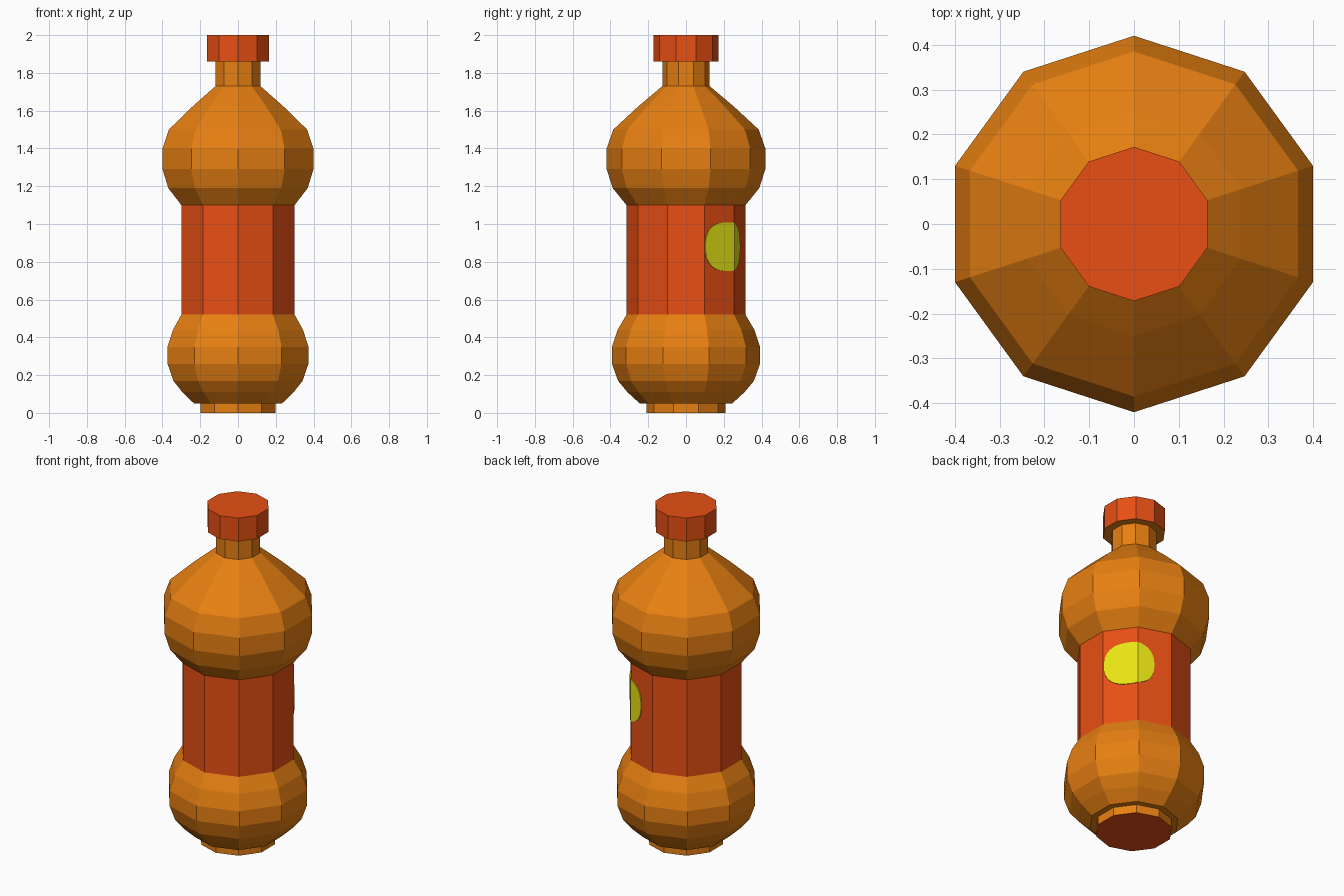
import bpy, bmesh, math
from mathutils import Vector

if "Cube" in bpy.data.objects:
    bpy.data.objects.remove(bpy.data.objects["Cube"])

SIDES = 10
LABEL_R, LABEL_LOW, LABEL_HIGH = 0.315, 0.52, 1.10


def material(name, rgb):
    m = bpy.data.materials.new(name)
    m.diffuse_color = (*rgb, 1)
    m.use_nodes = True
    m.node_tree.nodes["Principled BSDF"].inputs["Base Color"].default_value = m.diffuse_color
    return m


orange = material("orange plastic", (0.80, 0.215, 0.006))
red = material("red label", (0.80, 0.078, 0.007))
yellow = material("yellow emblem", (0.80, 0.77, 0.007))


def add_object(name, bm, mats):
    bmesh.ops.recalc_face_normals(bm, faces=bm.faces)
    me = bpy.data.meshes.new(name)
    bm.to_mesh(me)
    bm.free()
    for m in mats:
        me.materials.append(m)
    ob = bpy.data.objects.new(name, me)
    bpy.context.collection.objects.link(ob)
    return ob


def lathe(name, profile, mats, rule):
    """Turn (radius, z) points into a closed ten-sided solid."""
    bm = bmesh.new()
    rings = []
    for r, z in profile:
        angles = [math.radians(18 + 360 / SIDES * i) for i in range(SIDES)]
        rings.append([bm.verts.new((r * math.cos(a), r * math.sin(a), z)) for a in angles])
    for low, high in zip(rings, rings[1:]):
        for i in range(SIDES):
            j = (i + 1) % SIDES
            bm.faces.new((low[i], low[j], high[j], high[i]))
    bm.faces.new(rings[0][::-1])
    bm.faces.new(rings[-1])
    bm.normal_update()
    for f in bm.faces:
        f.material_index = rule(f.calc_center_median().z, f.normal.z)
    return add_object(name, bm, mats)


# Bottle: foot, lower bulb, label waist, upper bulb, shoulder, neck
lathe("bottle_body", [
    (0.21, 0), (0.21, 0.05), (0.245, 0.05), (0.31, 0.11), (0.36, 0.17),
    (0.392, 0.26), (0.392, 0.35), (0.362, 0.44),
    (LABEL_R, LABEL_LOW), (LABEL_R, LABEL_HIGH),
    (0.388, 1.19), (0.42, 1.29), (0.42, 1.40), (0.385, 1.50),
    (0.25, 1.625), (0.125, 1.73), (0.125, 1.87)],
    [orange, red],
    lambda z, nz: int(LABEL_LOW + 0.1 < z < LABEL_HIGH - 0.1 or z < 0.01))

# Screw cap
lathe("cap", [(0.172, 1.86), (0.172, 2.0)], [orange, red], lambda z, nz: int(nz > -0.5))


# Emblem: thin rounded plate bent around a label corner at the back right
def corner(deg, r):
    a = math.radians(deg)
    return Vector((r * math.cos(a), r * math.sin(a), 0))


def label_point(s, z, r):
    end = corner(90 if s > 0 else 18, r)
    start = corner(54, r)
    p = start + (end - start).normalized() * abs(s)
    return (p.x, p.y, z)


bm = bmesh.new()
centre, half_w, half_h, mid_z, power = -0.048, 0.143, 0.129, 0.88, 2.5
steps = sorted([centre - half_w * math.cos(math.pi * i / 18) for i in range(19)] + [0.0])
layers = []
for r in (LABEL_R - 0.002, LABEL_R + 0.004):
    columns = []
    for s in steps:
        t = min(1, abs((s - centre) / half_w))
        h = max(0.012, half_h * (1 - t ** power) ** (1 / power))
        columns.append([bm.verts.new(label_point(s, mid_z + k * h, r)) for k in (-1, 1)])
    layers.append(columns)
inner, outer = layers
n = len(steps)
for i in range(n - 1):
    for c in layers:
        bm.faces.new((c[i][0], c[i + 1][0], c[i + 1][1], c[i][1]))
    for k in (0, 1):
        bm.faces.new((inner[i][k], inner[i + 1][k], outer[i + 1][k], outer[i][k]))
for i in (0, n - 1):
    bm.faces.new((inner[i][0], inner[i][1], outer[i][1], outer[i][0]))
add_object("label_emblem", bm, [yellow])
